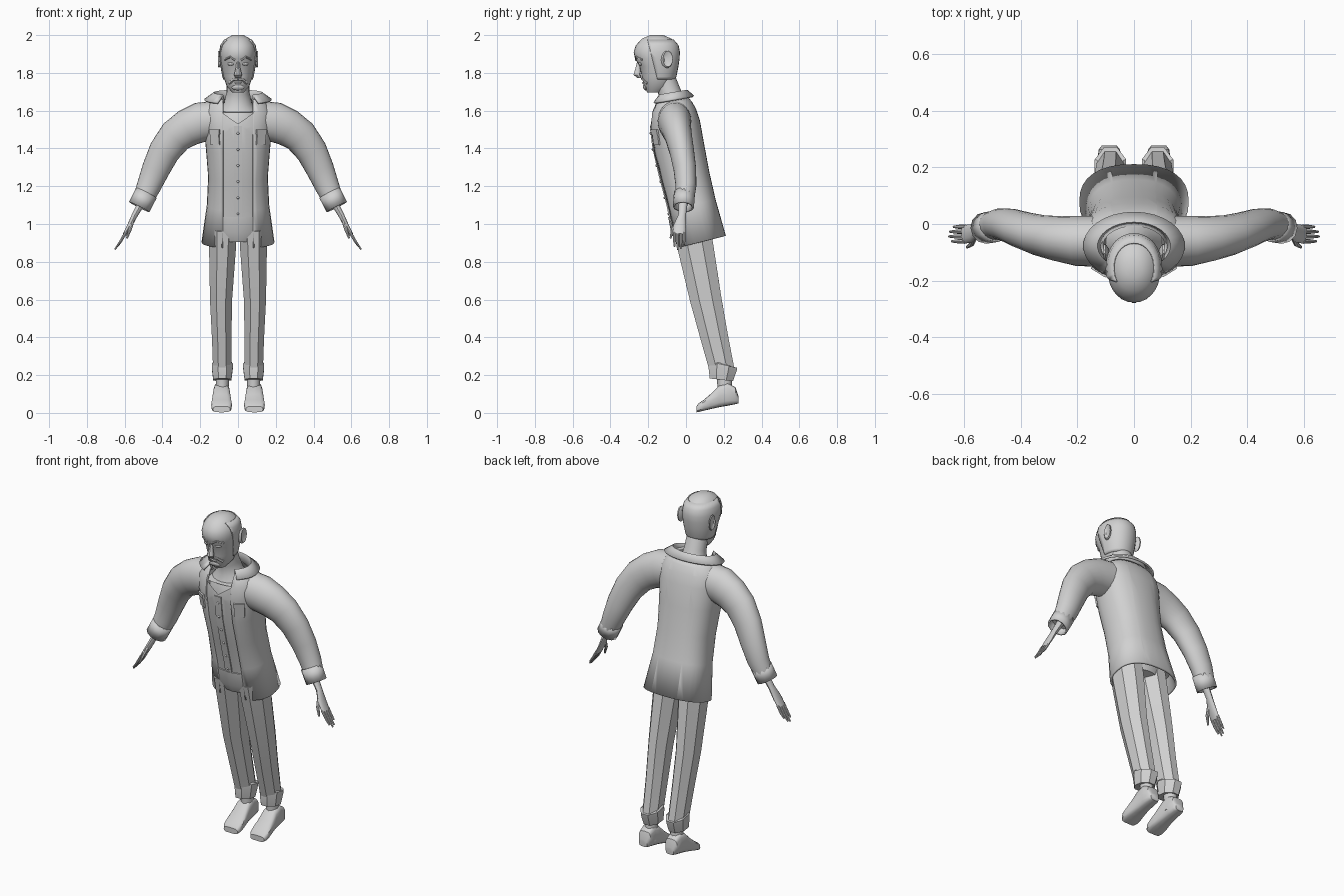
import bpy, bmesh, math
from mathutils import Vector, Matrix
from mathutils.bvhtree import BVHTree

cube = bpy.data.objects.get("Cube")
if cube:
    bpy.data.objects.remove(cube, do_unlink=True)

grey = bpy.data.materials.new("plain grey")
grey.use_nodes = True
colour = (0.64, 0.64, 0.64, 1)
grey.diffuse_color = colour
grey.node_tree.nodes["Principled BSDF"].inputs["Base Color"].default_value = colour
made = []


def finish(name, bm):
    bmesh.ops.recalc_face_normals(bm, faces=bm.faces)
    mesh = bpy.data.meshes.new(name)
    bm.to_mesh(mesh)
    bm.free()
    mesh.materials.append(grey)
    obj = bpy.data.objects.new(name, mesh)
    bpy.context.collection.objects.link(obj)
    made.append(obj)
    return obj


def loft(name, rings, n=16, u=(1, 0, 0), t=None, p=2, s=1, caps=True, turn=0):
    """Skin a row of (x, y, z, radius, radius) rings."""
    bm = bmesh.new()
    centres = [Vector(r[:3]) for r in rings]
    rows = []
    for i, r in enumerate(rings):
        ahead = centres[min(i + 1, len(rings) - 1)]
        tangent = Vector(t) if t else ahead - centres[max(i - 1, 0)]
        tangent.normalize()
        a = Vector(u) - tangent * tangent.dot(Vector(u))
        a.normalize()
        b = tangent.cross(a)
        row = []
        for k in range(n):
            ang = math.tau * (k + turn) / n
            c, d = [math.copysign(abs(f) ** (2 / p), f) for f in (math.cos(ang), math.sin(ang))]
            q = centres[i] + a * r[3] * c + b * r[4] * d
            row.append(bm.verts.new((q.x * s, q.y, q.z)))
        rows.append(row)
    for low, high in zip(rows, rows[1:]):
        for k in range(n):
            j = (k + 1) % n
            bm.faces.new((low[k], low[j], high[j], high[k]))
    if caps:
        bm.faces.new(rows[0])
        bm.faces.new(rows[-1])
    return finish(name, bm)


def trim(obj, cuts, doomed):
    """Cut along planes, then remove the faces the rule picks."""
    bm = bmesh.new()
    bm.from_mesh(obj.data)
    for co, no in cuts:
        bmesh.ops.bisect_plane(bm, geom=bm.verts[:] + bm.edges[:] + bm.faces[:],
                               plane_co=co, plane_no=no)
    gone = [f for f in bm.faces if doomed(f.calc_center_median(), f.normal)]
    bmesh.ops.delete(bm, geom=gone, context='FACES')
    bm.to_mesh(obj.data)
    bm.free()


def thicken(obj, depth, offset=-1):
    mod = obj.modifiers.new("thickness", 'SOLIDIFY')
    mod.thickness = depth
    mod.offset = offset


def skin(obj):
    mesh = obj.data
    return BVHTree.FromPolygons([v.co for v in mesh.vertices],
                                [f.vertices[:] for f in mesh.polygons])


def front(tree, x, z):
    place, normal, _, _ = tree.ray_cast(Vector((x, -1, z)), Vector((0, 1, 0)))
    return place, (normal if normal.y < 0 else -normal)


def plate(name, tree, x, z, size, disc=False):
    """A thin raised piece lying on the front of a surface."""
    place, normal = front(tree, x, z)
    m = (Matrix.Translation(place) @ normal.to_track_quat('Z', 'Y').to_matrix().to_4x4()
         @ Matrix.Diagonal((*size, 1)))
    bm = bmesh.new()
    if disc:
        bmesh.ops.create_uvsphere(bm, u_segments=12, v_segments=8, radius=1, matrix=m)
    else:
        bmesh.ops.create_cube(bm, size=1, matrix=m)
    return finish(name, bm)


# Jacket body, open at the front
torso = [(0, .078, .905, .193, .137), (0, .03, 1.1, .165, .13), (0, -.007, 1.25, .158, .133),
         (0, -.04, 1.4, .17, .138), (0, -.06, 1.53, .183, .135), (0, -.066, 1.6, .18, .12),
         (0, -.066, 1.645, .15, .1), (0, -.066, 1.67, .115, .078)]
jacket = loft("jacket_body", torso, n=32, p=2.4, caps=False)
cloth = skin(jacket)
trim(jacket, [((e * .08, 0, 0), (1, 0, 0)) for e in (-1, 1)],
     lambda c, nor: abs(c.x) < .08 and c.y < -.07 + (1.6 - c.z) * .2)
thicken(jacket, .012)

# Shirt with a V neck
shirt = loft("shirt", [(x, y, z, a * .95, b * .955) for x, y, z, a, b in
                       [(0, .055, .985, .178, .133)] + torso[1:6]], n=32, p=2.4)
shirt_skin = skin(shirt)
trim(shirt, [((0, 0, 1.53), (e * -.7, 0, 1)) for e in (-1, 1)],
     lambda c, nor: c.y < -.06 and c.z > 1.53 + .7 * abs(c.x))
line = [front(shirt_skin, 0, z)[0] for z in (1.52, 1.4, 1.25, 1.1, .98)]
loft("shirt_placket", [(*q, .03, .007) for q in line], n=4, turn=.5)
for i in range(6):
    plate("shirt_button", shirt_skin, 0, 1.48 - i * .085, (.008, .008, .01), True)

# Neck and upper chest
loft("neck", [(0, -.045, 1.45, .14, .12), (0, -.06, 1.53, .14, .118), (0, -.066, 1.6, .105, .09),
              (0, -.072, 1.64, .074, .07), (0, -.088, 1.7, .06, .06), (0, -.115, 1.78, .06, .055)], n=20)

# Folded collar
bm = bmesh.new()
rows = []
for i in range(25):
    a = math.radians(-142 + 284 * i / 24)
    row = []
    for rx, ry, drop in ((.115, .075, .04), (.13, .085, 0), (.176, .116, .035)):
        y = -.077 + ry * math.cos(a)
        row.append(bm.verts.new((rx * math.sin(a), y, 1.69 + .17 * (y + .08) - drop)))
    rows.append(row)
for one, two in zip(rows, rows[1:]):
    for k in range(2):
        bm.faces.new((one[k], two[k], two[k + 1], one[k + 1]))
thicken(finish("collar", bm), .012, 0)

# Head
levels = [(1.695, -.205, -.13, .03), (1.73, -.222, -.08, .06), (1.78, -.234, -.057, .077),
          (1.835, -.246, -.046, .087), (1.875, -.27, -.04, .093), (1.91, -.277, -.038, .094),
          (1.945, -.266, -.045, .088), (1.98, -.235, -.075, .065), (2, -.19, -.12, .03)]


def skull(grow):
    return [(0, (f + b) / 2, z, rx + grow, (b - f) / 2 + grow) for z, f, b, rx in levels]


head = loft("head", skull(0), n=28, t=(0, 0, 1), p=2.1)
face = skin(head)

# Hair around the sides and back
hair = loft("hair", skull(.003), n=28, t=(0, 0, 1), p=2.1, caps=False)
trim(hair, [((0, -.19, 1.92), (0, 1, .25)), ((0, 0, 1.975), (0, 0, 1)), ((0, 0, 1.765), (0, 0, 1))],
     lambda c, nor: c.y < -.19 + (1.92 - c.z) * .25 or not 1.765 < c.z < 1.975)
thicken(hair, .006, 0)

# Nose, moustache, mouth and chin
loft("nose", [(0, -.246, 1.865, .009, .012), (0, -.254, 1.825, .012, .014),
              (0, -.259, 1.79, .021, .02), (0, -.246, 1.773, .014, .012)], n=10, t=(0, 0, 1))
plate("lower_lip", face, 0, 1.748, (.02, .005, .006), True)
plate("chin_beard", face, 0, 1.722, (.035, .016, .008), True)

for s, side in ((1, "left"), (-1, "right")):
    # Eyes, brows and moustache halves
    plate(side + "_eye", face, s * .04, 1.847, (.018, .009, .006), True)
    brow = [front(face, s * x, z)[0] for x, z in ((.015, 1.868), (.04, 1.885), (.07, 1.87))]
    loft(side + "_brow", [(*q, .006, .006) for q in brow], n=6, u=(0, 0, 1))
    lip = [front(face, s * x, z)[0] for x, z in ((0, 1.768), (.025, 1.765), (.046, 1.745))]
    loft(side + "_moustache", [(*q, .008, .007) for q in lip], n=6, u=(0, 0, 1))
    # Ear
    loft(side + "_ear", [(.088, -.112, 1.87, .024, .033), (.1, -.1, 1.872, .03, .046),
                         (.107, -.096, 1.874, .026, .042), (.1, -.1, 1.872, .014, .024)],
         n=14, u=(0, 1, 0), t=(1, 0, 0), s=s)
    # Chest pocket with flap
    plate(side + "_pocket", cloth, s * .122, 1.455, (.054, .075, .01))
    plate(side + "_pocket_flap", cloth, s * .122, 1.488, (.06, .026, .016))
    # Sleeve and turned-back cuff
    loft(side + "_sleeve", [(.09, -.062, 1.555, .09, .1), (.2, -.06, 1.538, .088, .106),
                            (.265, -.052, 1.51, .08, .1), (.33, -.04, 1.465, .072, .092),
                            (.39, -.022, 1.385, .065, .083), (.435, -.006, 1.29, .06, .074),
                            (.472, 0, 1.2, .055, .064), (.505, -.008, 1.125, .05, .054)],
         n=24, u=(0, 1, 0), s=s)
    thicken(loft(side + "_sleeve_cuff", [(.485, -.008, 1.165, .056, .061),
                                         (.523, -.014, 1.09, .056, .06)],
                 n=12, u=(0, 1, 0), s=s, caps=False), .01)
    # Hand, fingers and thumb
    loft(side + "_hand", [(.505, -.014, 1.12, .024, .02), (.545, -.02, 1.05, .02, .016),
                          (.572, -.032, .995, .032, .013), (.6, -.037, .945, .033, .01)],
         n=12, u=(0, 1, 0), s=s)
    for i, length in enumerate((.075, .09, .085, .065)):
        y = -.061 + i * .017
        loft(side + "_finger", [(.594, y, .955, .008, .008),
                                (.594 + length * .35, y, .955 - length * .6, .0075, .007),
                                (.594 + length * .65, y, .955 - length, .004, .004)],
             n=8, u=(0, 1, 0), s=s)
    loft(side + "_thumb", [(.56, -.04, 1.015, .012, .011), (.572, -.07, .97, .01, .009),
                           (.588, -.082, .925, .005, .005)], n=8, u=(0, 1, 0), s=s)
    # Trouser leg with eight flat sides, and its turn-up
    loft(side + "_trouser_leg", [(.08, .03, .98, .08, .105), (.082, .05, .88, .077, .103),
                                 (.09, .105, .6, .063, .09), (.086, .15, .4, .056, .079),
                                 (.083, .195, .21, .052, .07)], n=8, turn=.5, s=s)
    loft(side + "_turn_up", [(.083, .187, .175, .052, .067), (.083, .194, .235, .06, .082),
                             (.083, .197, .255, .06, .082), (.083, .2, .262, .05, .07)],
         n=8, turn=.5, s=s)
    # Ankle and shoe
    loft(side + "_ankle", [(.083, .212, .07, .04, .045), (.083, .205, .14, .034, .038),
                           (.083, .2, .22, .036, .042)], n=12, s=s)
    shoe = [(.277, .05, .09, .026), (.262, .046, .135, .038), (.22, .038, .16, .042),
            (.175, .03, .145, .045), (.13, .02, .1, .051), (.095, .012, .07, .055),
            (.068, .005, .052, .053), (.055, .003, .035, .045)]
    loft(side + "_shoe", [(.087, y, (low + top) / 2, w, (top - low) / 2) for y, low, top, w in shoe],
         n=16, t=(0, -1, 0), p=3.5, s=s)

# Trouser seat under the jacket
loft("trouser_seat", [(0, .04, .925, .12, .095), (0, .03, .97, .155, .11),
                      (0, .02, 1.05, .15, .115)], n=16)

# Smooth shading with sharp creases kept
bpy.ops.object.select_all(action='DESELECT')
for obj in made:
    obj.select_set(True)
bpy.context.view_layer.objects.active = made[0]
bpy.ops.object.shade_smooth_by_angle(angle=math.radians(35))
